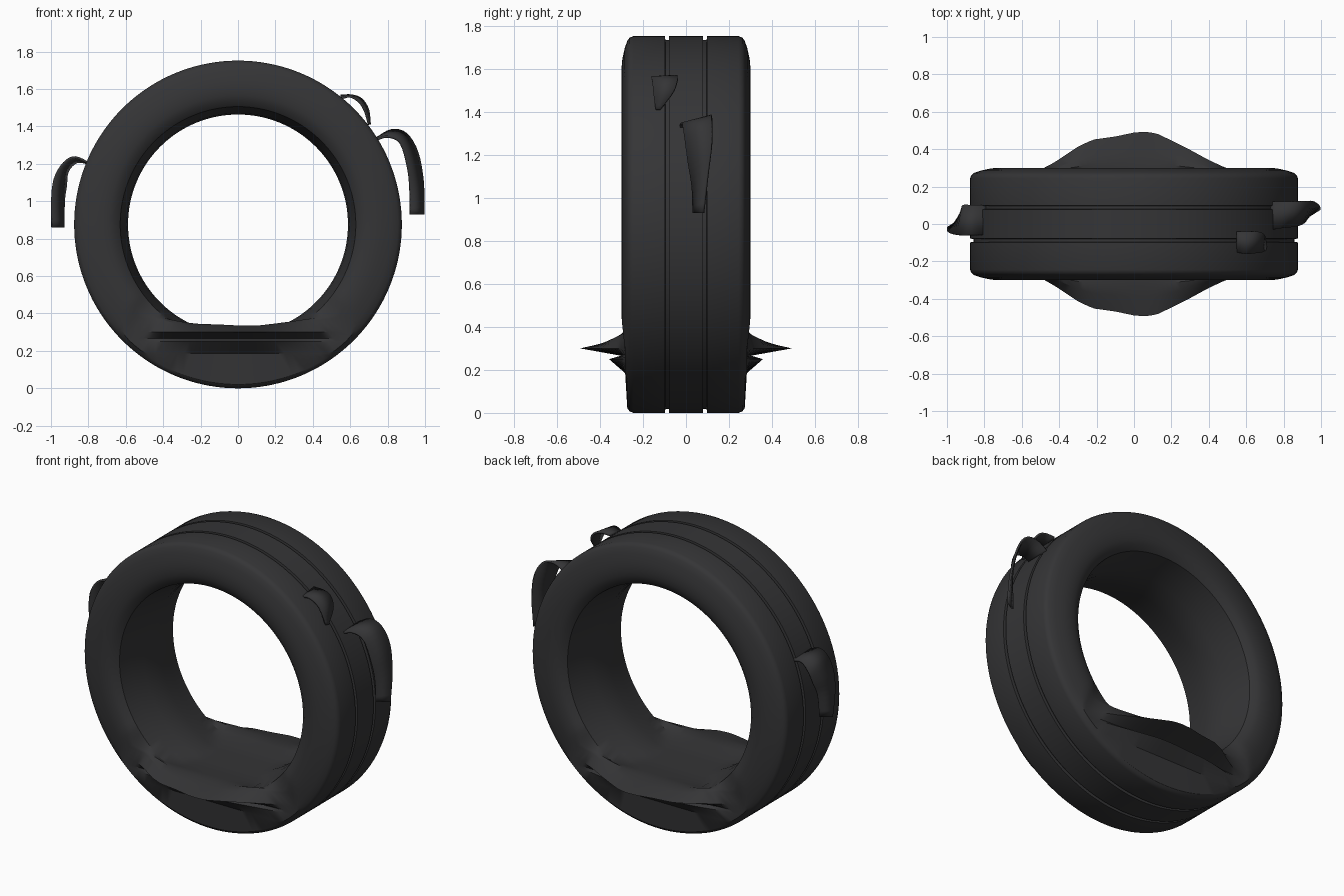
import bpy, bmesh, math
from mathutils import Vector

if "Cube" in bpy.data.objects:
    bpy.data.objects.remove(bpy.data.objects["Cube"])

C = 0.876          # height of the tyre axis
SEG = 144

rubber = bpy.data.materials.new("rubber")
rubber.diffuse_color = (0.035, 0.035, 0.037, 1)
rubber.use_nodes = True
rubber.node_tree.nodes["Principled BSDF"].inputs["Base Color"].default_value = rubber.diffuse_color


def finish(bm, name, angle):
    bmesh.ops.recalc_face_normals(bm, faces=bm.faces)
    me = bpy.data.meshes.new(name)
    bm.to_mesh(me)
    bm.free()
    ob = bpy.data.objects.new(name, me)
    bpy.context.collection.objects.link(ob)
    me.materials.append(rubber)
    bpy.ops.object.select_all(action='DESELECT')
    ob.select_set(True)
    bpy.context.view_layer.objects.active = ob
    bpy.ops.object.shade_smooth_by_angle(angle=math.radians(angle))
    return ob


def smoothstep(a, b, t):
    t = max(0, min(1, (t - a) / (b - a)))
    return t * t * (3 - 2 * t)


def bulge(x):
    """How far the collapsed sidewall sticks out along x (0..1)."""
    pts = [(-.56, 0), (-.48, .07), (-.4, .3), (-.3, .62), (-.22, .8), (-.1, .88), (0, .98),
           (.06, 1), (.12, .96), (.2, .78), (.3, .54), (.4, .28), (.5, .06), (.56, 0)]
    for (x0, k0), (x1, k1) in zip(pts, pts[1:]):
        if x0 <= x <= x1:
            return k0 + (k1 - k0) * (x - x0) / (x1 - x0)
    return 0


# tread half-profile (radius, y): centre rib, groove, outer rib, shoulder
TREAD = [(.876, 0), (.876, .078), (.858, .08), (.858, .096), (.876, .098),
         (.876, .245), (.869, .262), (.855, .273)]
# sidewall rows: base radius, base y, height when collapsed, outward push
SIDE = [(.82, .285, .185, 0), (.78, .294, .25, .075), (.755, .298, .266, .02),
        (.72, .300, .30, .21), (.69, .296, .322, .11), (.66, .288, .335, .04)]
# bead and inner barrel
INNER = [(.63, .262), (.612, .17), (.595, .08), (.588, 0)]


def half_profile(phi):
    """Half section at angle phi from straight down, signed."""
    c = max(math.cos(phi), .05)
    w = 1 - smoothstep(.76, .95, abs(phi))
    out = list(TREAD)
    for i, (r, y, z, push) in enumerate(SIDE):
        rt = min((C - z) / c, .85 - .006 * i)
        k = bulge(rt * math.sin(phi))
        if i > 3:
            rt = min((C - z - .05 * (1 - k)) / c, rt)
        yt = .283 + push * k
        out.append((r + (rt - r) * w, y + (yt - y) * w))
    for r, y in INNER:
        out.append((min(r, (.54 if y > .2 else .555) / c), y))
    return out


# tyre: swept section, collapsed at the bottom
bm = bmesh.new()
rings = []
for s in range(SEG):
    phi = -math.pi + 2 * math.pi * s / SEG
    half = half_profile(phi)
    loop = half + [(r, -y) for r, y in half[-2:0:-1]]
    rings.append([bm.verts.new((r * math.sin(phi), y, C - r * math.cos(phi))) for r, y in loop])
n = len(rings[0])
for s in range(SEG):
    a, b = rings[s], rings[(s + 1) % SEG]
    for i in range(n):
        bm.faces.new((a[i], a[(i + 1) % n], b[(i + 1) % n], b[i]))
finish(bm, "tyre", 32)


def spline(pts, steps=4):
    p = [Vector(q) for q in pts]
    p = [2 * p[0] - p[1]] + p + [2 * p[-1] - p[-2]]
    out = []
    for i in range(1, len(p) - 2):
        a, b, c, d = p[i - 1:i + 3]
        for j in range(steps):
            t = j / steps
            out.append(.5 * (2 * b + (c - a) * t + (2 * a - 5 * b + 4 * c - d) * t ** 2
                             + (3 * b - a - 3 * c + d) * t ** 3))
    return out + [p[-2]]


def strip(name, edge_a, edge_b):
    bm = bmesh.new()
    va = [bm.verts.new(p) for p in spline(edge_a)]
    vb = [bm.verts.new(p) for p in spline(edge_b)]
    for i in range(len(va) - 1):
        bm.faces.new((va[i], va[i + 1], vb[i + 1], vb[i]))
    ob = finish(bm, name, 35)
    m = ob.modifiers.new("thickness", 'SOLIDIFY')
    m.thickness = .012
    m.offset = 0


# torn tread strips, each between two edge curves
strip("torn_strip_right",
      [(.74, -.03, 1.33), (.80, -.02, 1.345), (.87, -.01, 1.31), (.91, .01, 1.17), (.92, .03, 1.05), (.92, .035, .93)],
      [(.73, .12, 1.33), (.82, .12, 1.38), (.90, .12, 1.36), (.96, .12, 1.26), (.99, .10, 1.10), (.993, .08, .93)])
strip("torn_strip_left",
      [(-.79, -.06, 1.20), (-.87, -.06, 1.235), (-.93, -.06, 1.205), (-.98, -.05, 1.12), (-.995, -.04, 1.0), (-.995, -.02, .86)],
      [(-.79, .10, 1.20), (-.86, .10, 1.21), (-.91, .10, 1.16), (-.92, .07, 1.08), (-.93, .04, 1.0), (-.93, .02, .86)])
strip("torn_strip_small",
      [(.55, -.15, 1.55), (.60, -.16, 1.56), (.65, -.155, 1.53), (.68, -.15, 1.48), (.70, -.14, 1.41)],
      [(.55, -.04, 1.565), (.61, -.04, 1.565), (.66, -.04, 1.545), (.695, -.06, 1.49), (.705, -.12, 1.41)])
